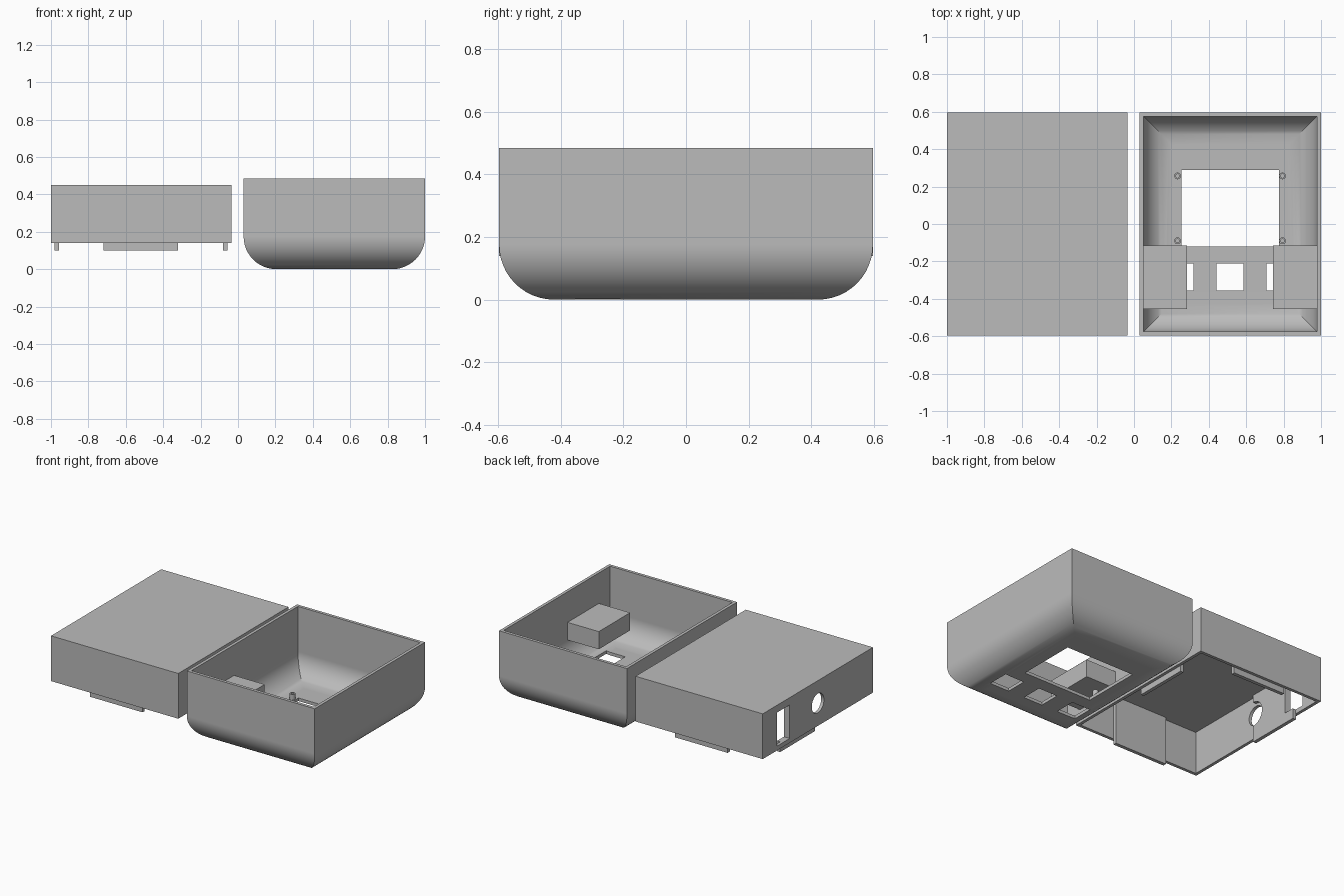
import bpy, bmesh, math

if "Cube" in bpy.data.objects:
    bpy.data.objects.remove(bpy.data.objects["Cube"])

W = 0.021                       # wall thickness
R = 0.175                       # radius of the tray's lower edges
Y = 0.597                       # half depth of both shells
LID = (-1.0, -0.035)            # x range of the lid
TRAY = (0.03, 1.0)              # x range of the tray

grey = bpy.data.materials.new("plain grey")
grey.diffuse_color = (0.5, 0.5, 0.5, 1)
grey.use_nodes = True
grey.node_tree.nodes["Principled BSDF"].inputs["Base Color"].default_value = grey.diffuse_color


def add_object(name, bm):
    mesh = bpy.data.meshes.new(name)
    bm.to_mesh(mesh)
    bm.free()
    mesh.materials.append(grey)
    ob = bpy.data.objects.new(name, mesh)
    bpy.context.collection.objects.link(ob)
    return ob


def box(name, x0, x1, y0, y1, z0, z1):
    bm = bmesh.new()
    bmesh.ops.create_cube(bm, size=1)
    for v in bm.verts:
        v.co = ((x0 + x1) / 2 + v.co.x * (x1 - x0),
                (y0 + y1) / 2 + v.co.y * (y1 - y0),
                (z0 + z1) / 2 + v.co.z * (z1 - z0))
    return add_object(name, bm)


def cylinder(name, radius, depth, loc, along_x=False):
    bm = bmesh.new()
    bmesh.ops.create_cone(bm, cap_ends=True, segments=32, radius1=radius,
                          radius2=radius, depth=depth)
    ob = add_object(name, bm)
    ob.location = loc
    if along_x:
        ob.rotation_euler.y = math.pi / 2
    return ob


def loft(name, x_range, rings):
    """Closed skin through rectangles given as (inset, height)."""
    bm = bmesh.new()
    loops = []
    for d, z in rings:
        x0, x1, y = x_range[0] + d, x_range[1] - d, Y - d
        loops.append([bm.verts.new((px, py, z)) for px, py in
                      ((x0, -y), (x1, -y), (x1, y), (x0, y))])
    for a, b in zip(loops, loops[1:]):
        for j in range(4):
            k = (j + 1) % 4
            bm.faces.new((a[j], a[k], b[k], b[j]))
    bm.faces.new(loops[0][::-1])
    bm.faces.new(loops[-1])
    return add_object(name, bm)


def cut(ob, cutters):
    for c in cutters:
        c.hide_render = True
        c.hide_set(True)
        mod = ob.modifiers.new("cut", 'BOOLEAN')
        mod.operation = 'DIFFERENCE'
        mod.solver = 'EXACT'
        mod.object = c


def apply_modifiers(ob):
    bpy.context.view_layer.update()
    dg = bpy.context.evaluated_depsgraph_get()
    mesh = bpy.data.meshes.new_from_object(ob.evaluated_get(dg))
    ob.modifiers.clear()
    ob.data = mesh


def smooth(ob):
    bpy.ops.object.select_all(action='DESELECT')
    ob.select_set(True)
    bpy.context.view_layer.objects.active = ob
    bpy.ops.object.shade_smooth_by_angle(angle=math.radians(30))


# Tray: rounded lower edges, sharp upright corners, open top
def curve(radius, offset):
    steps = [i / 12 * math.pi / 2 for i in range(13)]
    return [(offset + radius * (1 - math.sin(t)),
             offset + radius * (1 - math.cos(t))) for t in steps]


top = 0.485
tray = loft("tray", TRAY, curve(R, 0) + [(0, top), (W, top)]
            + curve(R - W, W)[::-1])

# Floor openings: one display window and three button holes
cx = 0.514
cutters = [box("window_cutter", 0.255, 0.775, -0.12, 0.29, -0.1, 0.1)]
for i in (-1, 0, 1):
    x = cx + i * 0.267
    cutters.append(box("button_cutter", x - 0.072, x + 0.072,
                       -0.355, -0.21, -0.1, 0.1))
cut(tray, cutters)
apply_modifiers(tray)
smooth(tray)
weighted = tray.modifiers.new("weighted", 'WEIGHTED_NORMAL')
weighted.keep_sharp = True

# Hollow screw posts around the window
for x in (0.233, 0.794):
    for y in (-0.09, 0.257):
        post = cylinder("screw_post", 0.018, 0.045, (x, y, 0.0375))
        cut(post, [cylinder("post_cutter", 0.010, 0.06, (x, y, 0.055))])
        apply_modifiers(post)
        smooth(post)

# Blocks fixed to the side walls
box("left_block", TRAY[0] + W - 0.005, 0.283, -0.455, -0.115, 0.155, 0.276)
box("right_block", 0.742, TRAY[1] - W + 0.005, -0.455, -0.115, 0.155, 0.276)

# Lid: shell open at the bottom
lid = loft("lid", LID, [(W, 0.43), (W, 0.14), (0, 0.14), (0, 0.45)])

# Tongues on the inner walls, reaching below the rim
T = 0.023
E = 0.001
for s in (-1, 1):
    a, b = sorted((s * (Y - W + E), s * (Y - W - T)))
    box("end_tongue", -0.72, -0.32, a, b, 0.10, 0.431)
box("inner_side_tongue", LID[1] - W - T, LID[1] - W + E, 0.0, 0.38, 0.10, 0.431)
side = box("outer_side_tongue", LID[0] + W - E, LID[0] + W + T,
           0.0, 0.38, 0.10, 0.431)

# Socket openings in the lid's outer side
slot = box("slot_cutter", -1.1, -0.9, 0.305, 0.445, 0.17, 0.40)
hole = cylinder("hole_cutter", 0.066, 0.2, (-1.0, 0.0, 0.295), True)
clearance = cylinder("clearance_cutter", 0.085, 0.2, (-1.0, 0.0, 0.295), True)
cut(lid, [slot, hole])
cut(side, [slot, clearance])
for ob in (lid, side):
    apply_modifiers(ob)
    smooth(ob)
